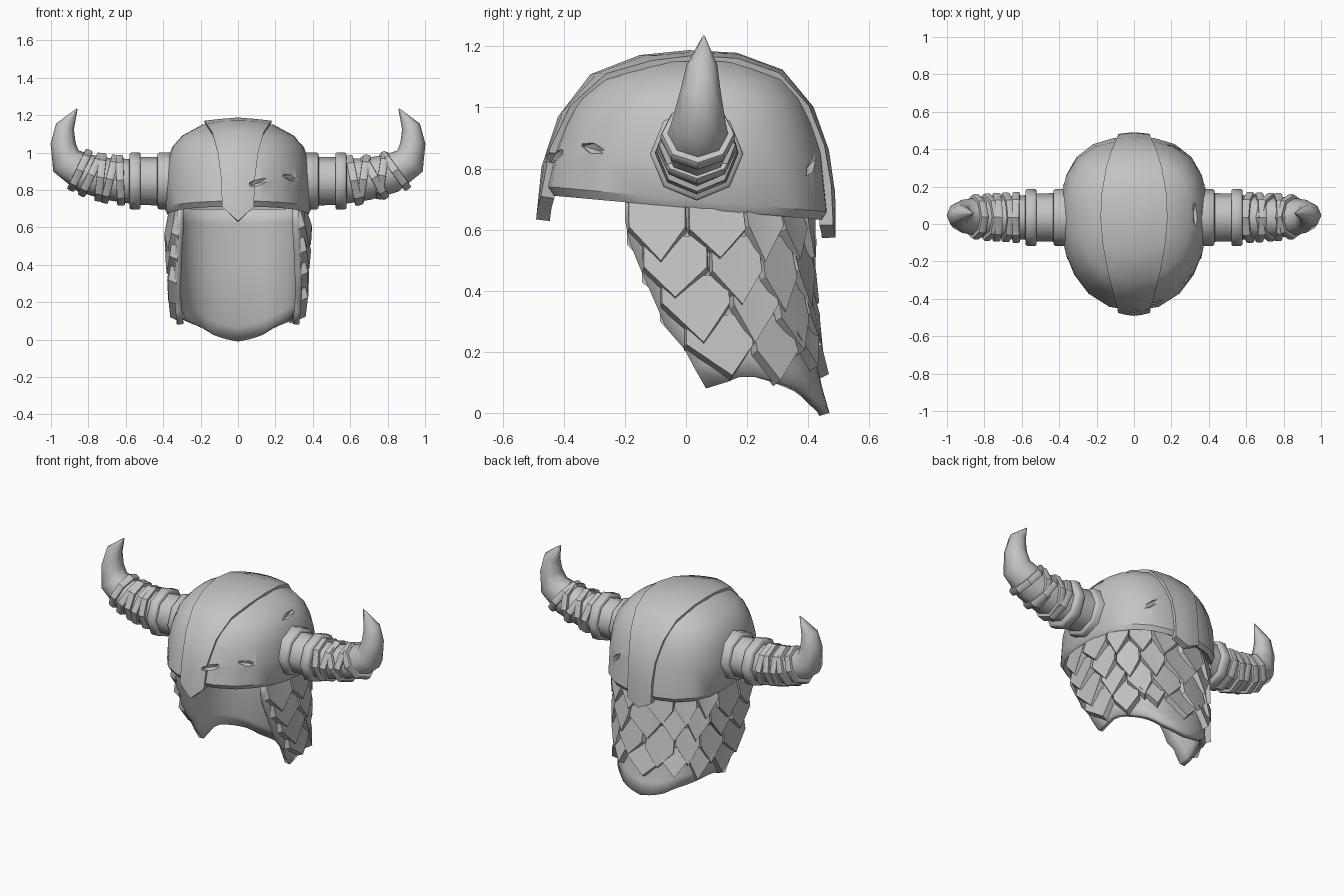
import bpy, bmesh, random
from math import sin, cos, radians, pi
from mathutils import Vector, Matrix

random.seed(4)
if "Cube" in bpy.data.objects:
    bpy.data.objects.remove(bpy.data.objects["Cube"])

grey = bpy.data.materials.new("plain_grey")
grey.use_nodes = True
grey.diffuse_color = (0.55, 0.55, 0.55, 1)
grey.node_tree.nodes["Principled BSDF"].inputs["Base Color"].default_value = (0.55, 0.55, 0.55, 1)

CORE = Vector((0, 0.05, 0.7))


def lerp_table(table, t):
    if t <= table[0][0]:
        return table[0][1]
    for (a, va), (b, vb) in zip(table, table[1:]):
        if t <= b:
            return va + (vb - va) * (t - a) / (b - a)
    return table[-1][1]


def select_only(ob):
    bpy.ops.object.select_all(action='DESELECT')
    ob.select_set(True)
    bpy.context.view_layer.objects.active = ob


def finish(name, bm, angle=50):
    me = bpy.data.meshes.new(name)
    bm.to_mesh(me)
    bm.free()
    me.materials.append(grey)
    ob = bpy.data.objects.new(name, me)
    bpy.context.collection.objects.link(ob)
    select_only(ob)
    bpy.ops.object.shade_smooth_by_angle(angle=radians(angle))
    return ob


def shell(name, rows, thick, closed=False):
    """Skin a grid of outer points and thicken it inward."""
    bm = bmesh.new()
    vs = [[bm.verts.new(p) for p in row] for row in rows]
    n = len(rows[0])
    for lo, hi in zip(vs, vs[1:]):
        for i in range(n if closed else n - 1):
            j = (i + 1) % n
            bm.faces.new((lo[i], lo[j], hi[j], hi[i]))
    bmesh.ops.remove_doubles(bm, verts=bm.verts, dist=0.0005)
    bm.normal_update()
    facing = 0
    for f in bm.faces:
        c = f.calc_center_median()
        axis = Vector((0, 0.05, min(c.z, 0.7)))
        facing += f.normal.dot(c - axis)
    if facing < 0:
        bmesh.ops.reverse_faces(bm, faces=bm.faces)
    ob = finish(name, bm, 38)
    mod = ob.modifiers.new("thickness", 'SOLIDIFY')
    mod.thickness, mod.offset = thick, -1
    return ob


# Dome: half width and relative length at each height
WIDTH = [(0.70, 0.39), (0.85, 0.393), (0.95, 0.38), (1.03, 0.352),
         (1.09, 0.3), (1.15, 0.19), (1.165, 0.0001)]
LENGTH = [(0.70, 1), (0.85, 0.95), (0.95, 0.875), (1.03, 0.79),
          (1.09, 0.67), (1.15, 0.36), (1.165, 0.0001)]


def dome_norm(x, y, z):
    """Below 1 inside the dome outline at height z."""
    dy = y - CORE.y
    b, n = (0.415, 2.6) if dy > 0 else (0.515, 2.2)
    return ((abs(x) / lerp_table(WIDTH, z)) ** n
            + (abs(dy) / (b * lerp_table(LENGTH, z))) ** n) ** (1 / n)


def on_dome(start, d):
    """Distance from start along d to the dome surface."""
    lo, hi = 0, 1
    for _ in range(30):
        t = (lo + hi) / 2
        p = start + d * t
        inside = p.z < 1.165 and dome_norm(*p) < 1
        lo, hi = (t, hi) if inside else (lo, t)
    return lo


def dome_row(z, scale=1.0, rise=0.0):
    row = []
    for i in range(24):
        a = 2 * pi * i / 24
        x, y = sin(a), cos(a)
        k = scale / dome_norm(x, y + CORE.y, z)
        py = CORE.y + y * k
        row.append((x * k, py, 0.672 - 0.09 * py + rise if z <= 0.7 else z))
    return row


# The rim has a chamfered lower edge
dome = shell("helmet_dome", [dome_row(0.7, 0.96), dome_row(0.7, 1, 0.028)]
             + [dome_row(z) for z, _ in WIDTH[1:]], 0.04, True)

# Raised crest band with pointed ends front and back
rows = []
for i in range(12):
    row = []
    for u in (-1, -0.5, 0, 0.5, 1):
        first, last = 187 - 8 * abs(u), -16 + 5 * abs(u)
        a = radians(first + (last - first) * i / 11)
        start = CORE + Vector((u * (0.085 + 0.095 * max(0, sin(a)) ** 2.5), 0, 0))
        d = Vector((0, cos(a), sin(a)))
        row.append(start + d * (on_dome(start, d) + 0.026 - 0.006 * abs(u)))
    rows.append(row)
band = shell("crest_band", rows, 0.045)

# Battle nicks cut into the dome and band
bm = bmesh.new()
for x, y, z, spin in ((0.12, -0.5, 0.15, 18), (0.3, -0.36, 0.17, -10),
                      (0.24, 0.4, 0.12, 40), (0.33, 0.0, 0.36, 5)):
    d = Vector((x, y, z)).normalized()
    m = (Matrix.Translation(CORE + d * (on_dome(CORE, d) + 0.008))
         @ d.to_track_quat('Z', 'Y').to_matrix().to_4x4()
         @ Matrix.Rotation(radians(spin), 4, 'Z') @ Matrix.Diagonal((0.08, 0.02, 0.028, 1)))
    bmesh.ops.create_icosphere(bm, subdivisions=1, radius=1, matrix=m)
cutter = finish("nick_cutter", bm)
for ob in (dome, band):
    mod = ob.modifiers.new("nicks", 'BOOLEAN')
    mod.operation, mod.object, mod.solver = 'DIFFERENCE', cutter, 'EXACT'
    select_only(ob)
    bpy.ops.object.convert(target='MESH')
    bpy.ops.object.shade_smooth_by_angle(angle=radians(30))
bpy.data.objects.remove(cutter)


# Neck guard surface: angle measured from the back
def guard(phi, z, off=0.0):
    s, c = sin(phi), cos(phi)
    a = lerp_table([(0, 0.315), (0.1, 0.33), (0.3, 0.348), (0.65, 0.365)], z) + off
    back = lerp_table([(0, 0.42), (0.12, 0.385), (0.3, 0.355), (0.65, 0.34)], z)
    depth = back + off if c > 0 else 0.5
    x = a * abs(s) ** 0.8 * (1 if s > 0 else -1)
    y = CORE.y + depth * abs(c) ** (0.8 if c > 0 else 1) * (1 if c > 0 else -1)
    return Vector((x, y, z))


# Stepped front edge and wavy hem of the guard
FRONT = [(0.08, 89), (0.21, 96), (0.27, 103), (0.41, 110), (0.44, 112), (0.6, 120)]
HEM = [(0, 0.0), (0.15, 0.02), (0.25, 0.035), (0.37, 0.068), (0.8, 0.125), (1, 0.08)]


def front_angle(z):
    return radians(lerp_table(FRONT, z))


rows = []
for k in range(10):
    row = []
    for i in range(25):
        u = -1 + i / 12
        low = lerp_table(HEM, abs(u))
        z = low + (0.7 - low) * k / 9
        row.append(guard(u * front_angle(z), z))
    rows.append(row)
shell("neck_guard", rows, 0.035)


# Overlapping pointed scales
def scale_plate(bm, phi, half, top, tip):
    shoulder = tip + random.uniform(0.09, 0.13)
    lean = random.uniform(-0.25, 0.25)
    outline = [(-1, top), (0, top), (1, top), (1, shoulder), (lean, tip), (-1, shoulder)]
    base = [bm.verts.new(guard(phi + half * u, z, -0.01)) for u, z in outline]
    face = []
    for u, z in outline:
        low = z < top
        off = 0.034 if low else 0.006
        face.append(bm.verts.new(guard(phi + half * 0.93 * u, z + (0.02 if low else 0), off)))
    for ring, flip in ((base, True), (face, False)):
        a, b, c, d, e, f = ring
        for q in ((a, b, e, f), (b, c, d, e)):
            bm.faces.new(q[::-1] if flip else q)
    for i in range(6):
        j = (i + 1) % 6
        bm.faces.new((base[i], base[j], face[j], face[i]))


bm = bmesh.new()
for top, tip, count in ((0.69, 0.47, 10), (0.58, 0.335, 9), (0.45, 0.2, 8), (0.32, 0.11, 7)):
    reach = front_angle((top + tip) / 2)
    for i in range(count):
        phi = reach * (-1 + (2 * i + 1) / count)
        scale_plate(bm, phi, reach / count, top, tip + random.uniform(-0.025, 0.025))
bmesh.ops.recalc_face_normals(bm, faces=bm.faces)
finish("neck_guard_scales", bm, 25)


# Horns, sockets and wraps: stations are x, z, lean in degrees, radius
def tube(bm, stations, sx, sides=8):
    rings = []
    for x, z, lean, r in stations:
        t = radians(lean)
        y = 0.035 + 0.06 * max(0, z - 0.85)
        ring = []
        for i in range(sides):
            a = 2 * pi * i / sides
            ring.append(bm.verts.new((sx * (x - sin(t) * r * cos(a)), y + r * sin(a),
                                      z + cos(t) * r * cos(a))))
        rings.append(ring)
    for lo, hi in zip(rings, rings[1:]):
        for i in range(sides):
            j = (i + 1) % sides
            bm.faces.new((lo[i], lo[j], hi[j], hi[i]))
    bm.faces.new(rings[0])
    bm.faces.new(rings[-1])


SOCKET = [(0.36, 0.153), (0.42, 0.153), (0.43, 0.145), (0.432, 0.13),
          (0.52, 0.128), (0.522, 0.147), (0.53, 0.153), (0.57, 0.153), (0.58, 0.145), (0.582, 0.11)]
HORN = [(0.56, 0.845, 2, 0.12), (0.70, 0.86, 6, 0.112), (0.82, 0.89, 20, 0.105),
        (0.92, 0.955, 50, 0.088), (0.935, 1.05, 88, 0.067), (0.925, 1.14, 108, 0.05),
        (0.86, 1.235, 125, 0.003)]
WRAPS = {"left": [(0.62, 8), (0.67, -14), (0.73, 20), (0.77, -22), (0.84, 10)],
         "right": [(0.63, -6), (0.685, 8), (0.735, -4), (0.785, 10), (0.845, -2)]}

for side, sx in (("left", 1), ("right", -1)):
    parts = {"horn_socket": [[(x, 0.848, 0, r) for x, r in SOCKET]], "horn": [HORN], "horn_wraps": []}
    for x, twist in WRAPS[side]:
        z, lean, r = (lerp_table([(h[0], h[k]) for h in HORN[:4]], x) for k in (1, 2, 3))
        t = radians(lean + twist)
        parts["horn_wraps"].append([
            (x + cos(t) * w, z + sin(t) * w, lean + twist, r + e)
            for w, e in ((-0.021, 0), (-0.02, 0.016), (-0.012, 0.02),
                         (0.012, 0.02), (0.02, 0.016), (0.021, 0))])
    for part, tubes in parts.items():
        bm = bmesh.new()
        for stations in tubes:
            tube(bm, stations, sx)
        bmesh.ops.recalc_face_normals(bm, faces=bm.faces)
        finish(side + "_" + part, bm, 40 if part == "horn_wraps" else 50)
